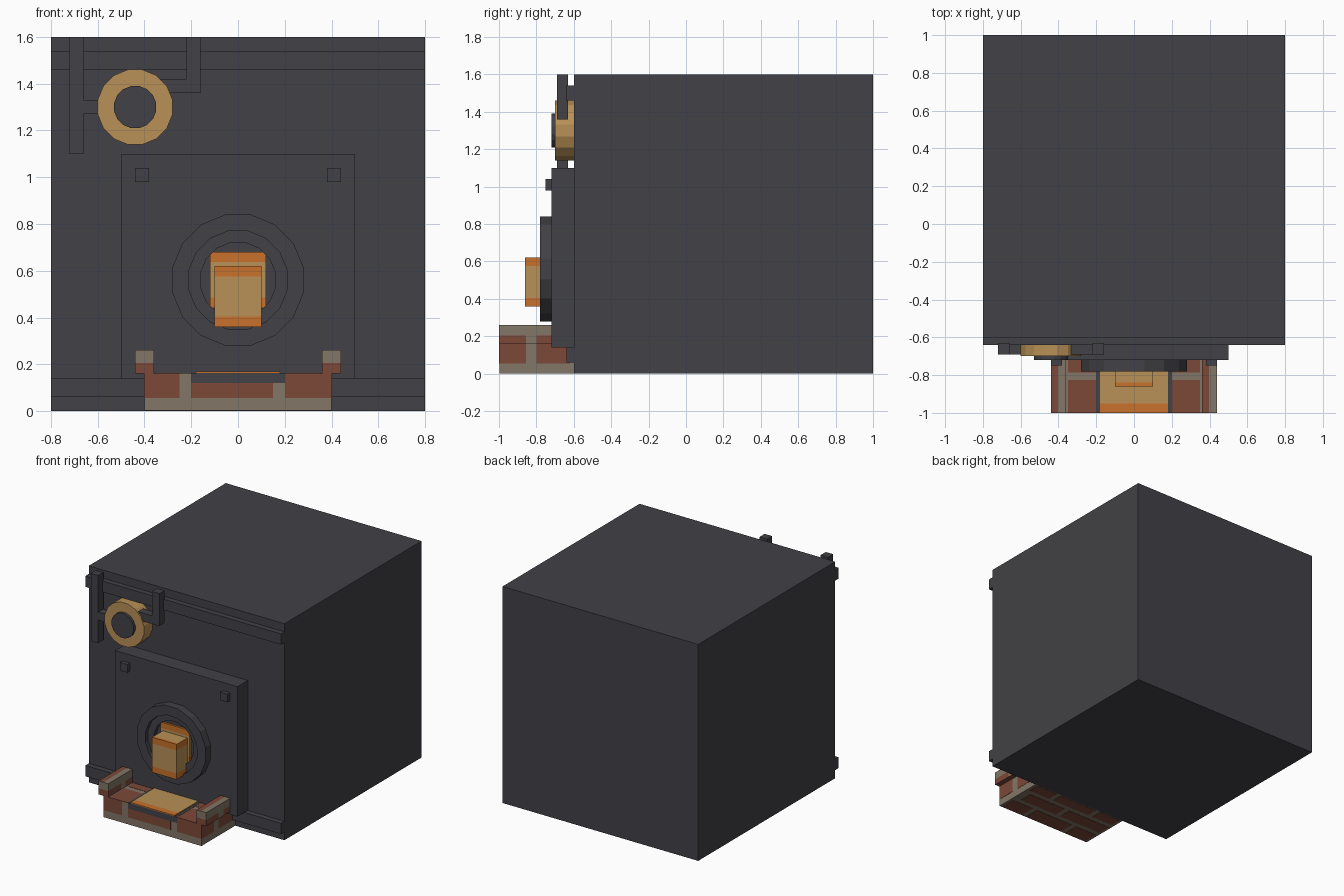
import bpy, bmesh
from math import pi, cos, sin

if "Cube" in bpy.data.objects:
    bpy.data.objects.remove(bpy.data.objects["Cube"])


def material(name, rgb):
    m = bpy.data.materials.new(name)
    m.use_nodes = True
    m.diffuse_color = (*rgb, 1)
    m.node_tree.nodes["Principled BSDF"].inputs["Base Color"].default_value = (*rgb, 1)
    return m


IRON = material("dark iron", (.054, .053, .061))
TAN = material("brass tan", (.479, .279, .093))
ORANGE = material("ember orange", (.578, .165, .024))
BRICK = material("red brick", (.202, .065, .040))
MORTAR = material("grey mortar", (.223, .181, .133))


def finish(name, bm, mats):
    bmesh.ops.recalc_face_normals(bm, faces=bm.faces[:])
    me = bpy.data.meshes.new(name)
    bm.to_mesh(me)
    bm.free()
    for m in mats:
        me.materials.append(m)
    ob = bpy.data.objects.new(name, me)
    bpy.context.collection.objects.link(ob)
    return ob


def box(name, xs, ys, zs, *mats, cuts=(), rule=None):
    """Box from ranges; cuts are (axis, position), rule picks the second material."""
    bm = bmesh.new()
    bmesh.ops.create_cube(bm, size=1)
    for v in bm.verts:
        for i, (lo, hi) in enumerate((xs, ys, zs)):
            v.co[i] = lo if v.co[i] < 0 else hi
    for axis, pos in cuts:
        co, no = [0, 0, 0], [0, 0, 0]
        co[axis], no[axis] = pos, 1
        bmesh.ops.bisect_plane(bm, geom=bm.verts[:] + bm.edges[:] + bm.faces[:],
                               plane_co=co, plane_no=no)
    bm.normal_update()
    if rule:
        for f in bm.faces:
            f.material_index = int(rule(f.calc_center_median(), f.normal))
    return finish(name, bm, mats)


def ring(name, x, z, r_in, r_out, y_front, y_back, mat, sides=16):
    """Faceted ring facing the front; with no inner radius it is a disc."""
    bm = bmesh.new()
    k = 1 / cos(pi / sides)

    def loop(r, y):
        return [bm.verts.new((x + r * k * cos((i + .5) * 2 * pi / sides), y,
                              z + r * k * sin((i + .5) * 2 * pi / sides)))
                for i in range(sides)]

    if r_in:
        loops = [loop(r_out, y_back), loop(r_out, y_front),
                 loop(r_in, y_front), loop(r_in, y_back)]
        pairs = zip(loops, loops[1:] + loops[:1])
    else:
        loops = [loop(r_out, y_back), loop(r_out, y_front)]
        pairs = [loops]
        for l in loops:
            bm.faces.new(l)
    for a, b in pairs:
        for i in range(sides):
            j = (i + 1) % sides
            bm.faces.new((a[i], a[j], b[j], b[i]))
    return finish(name, bm, [mat])


# Body, bands and door panel
box("furnace_body", (-.8, .8), (-.6, 1), (0, 1.6), IRON)
for name, z in (("lower_band", .06), ("upper_band", 1.46)):
    box(name, (-.8, .8), (-.64, -.6), (z, z + .08), IRON)
box("door_panel", (-.5, .5), (-.72, -.6), (.14, 1.1), IRON)
for side, x in (("right", -.44), ("left", .38)):
    box(side + "_rivet", (x, x + .06), (-.75, -.72), (.98, 1.04), IRON)

# Pipes and gauge
PIPE_Y = (-.69, -.63)
box("tall_pipe", (-.72, -.66), PIPE_Y, (1.1, 1.6), IRON)
box("tall_pipe_link", (-.66, -.5), PIPE_Y, (1.27, 1.33), IRON)
box("short_pipe", (-.22, -.16), PIPE_Y, (1.36, 1.6), IRON)
box("short_pipe_link", (-.38, -.22), PIPE_Y, (1.36, 1.42), IRON)
ring("gauge_rim", -.44, 1.3, .09, .16, -.7, -.6, TAN)
ring("gauge_dial", -.44, 1.3, 0, .09, -.72, -.6, IRON)

# Fire port
ring("port_outer_ring", 0, .56, .21, .28, -.78, -.71, IRON)
ring("port_inner_ring", 0, .56, .16, .21, -.75, -.71, IRON)
box("port_glow", (-.12, .12), (-.735, -.71), (.44, .68), TAN, ORANGE,
    cuts=((2, .485), (2, .637)),
    rule=lambda c, n: not .485 < c.z < .637)
box("molten_block", (-.1, .1), (-.86, -.73), (.36, .62), TAN, ORANGE,
    cuts=((2, .405), (2, .575), (1, -.84)),
    rule=lambda c, n: c.y < -.84 if n.z > .5 else not .405 < c.z < .575)

# Brick hearth with side kerbs
box("hearth", (-.4, .4), (-.998, -.6), (.002, .16), MORTAR)
box("hearth_grate", (-.2, .2), (-1, -.6), (.12, .163), IRON)
box("ember_bed", (-.18, .18), (-1, -.72), (.163, .17), TAN, ORANGE,
    cuts=((1, -.95),), rule=lambda c, n: c.y < -.95)
for side, x in (("right", -.44), ("left", .36)):
    box(side + "_kerb", (x, x + .08), (-1, -.72), (.16, .26), MORTAR, BRICK,
        cuts=((2, .205), (0, x + .038), (1, -.855), (1, -.8)),
        rule=lambda c, n, x=x: (c.x < x + .038 if n.z > .5 else
                                c.z < .205 and (abs(n.x) < .5 or not -.855 < c.y < -.8)))

# Brick faces laid on the hearth
T = .002
for i, (a, b, top) in enumerate(((-.4, -.25, .16), (-.2, .15, .12), (.2, .4, .16))):
    box(f"front_brick_{i}", (a, b), (-1, -.998), (.055, top), BRICK)
for s in (-1, 1):
    xs = sorted((s * .4, s * (.4 + T)))
    for i, ys in enumerate(((-.998, -.855), (-.8, -.62))):
        box(f"side_brick_{s}_{i}", xs, ys, (.055, .16), BRICK)
    for i, ys in enumerate(((-1, -.825), (-.785, -.72))):
        box(f"top_brick_{s}_{i}", sorted((s * .2, s * .35)), ys, (.16, .16 + T), BRICK)
for row, (ys, joints) in enumerate((((-.99, -.875), (-.4, -.18, .18, .4)),
                                    ((-.835, -.735), (-.4, 0, .36)),
                                    ((-.695, -.61), (-.4, -.18, .18, .4)))):
    for i, (a, b) in enumerate(zip(joints, joints[1:])):
        box(f"under_brick_{row}_{i}", (a + .02, b - .02), ys, (0, T), BRICK)
